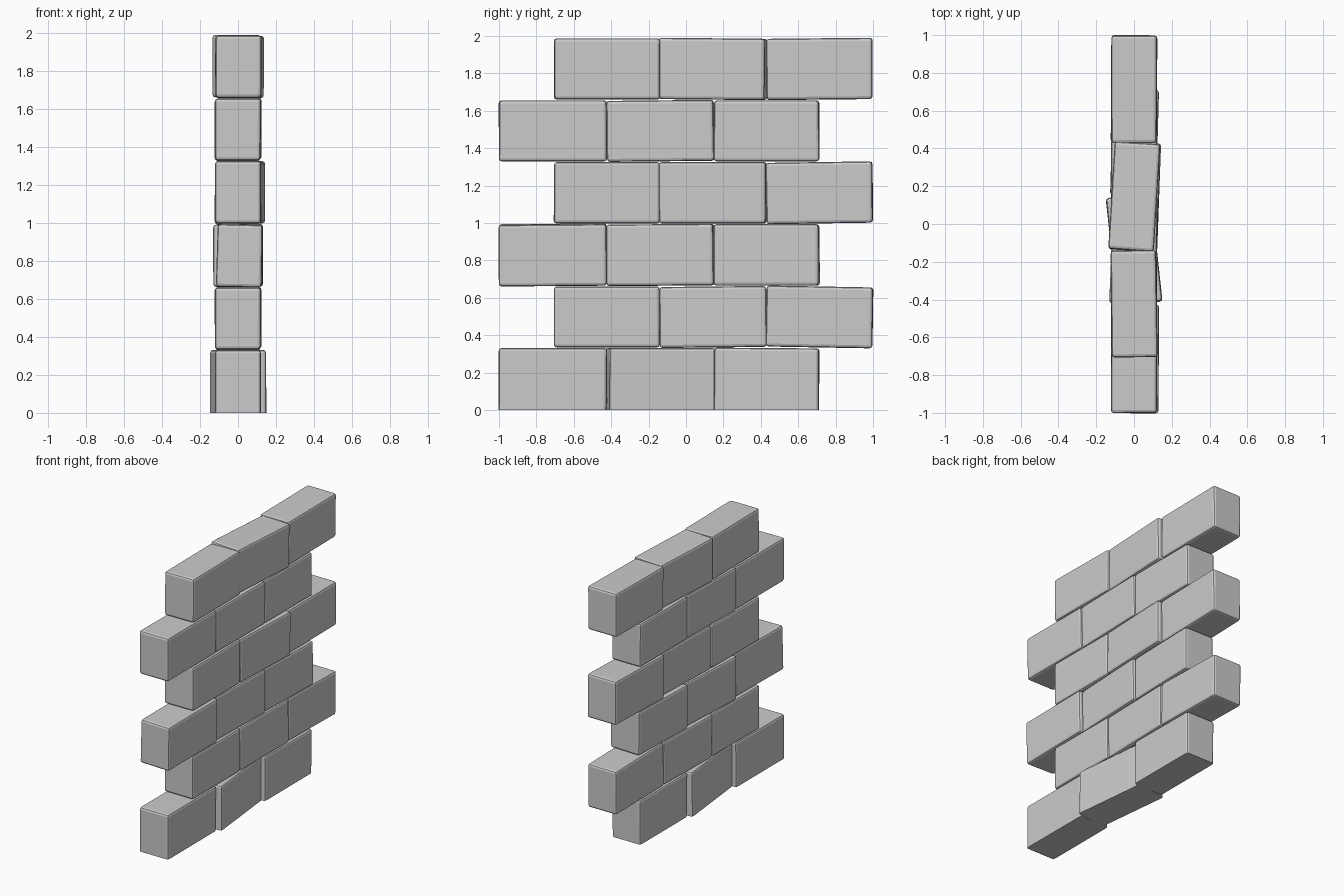
import bpy, bmesh, random
from mathutils import Matrix, Vector

if "Cube" in bpy.data.objects:
    bpy.data.objects.remove(bpy.data.objects["Cube"])

random.seed(4)
DEPTH = 0.24
BEVEL = 0.016

# course heights and brick joints for the two alternating courses
ROWS = [(0, .332), (.335, .661), (.665, .994), (.998, 1.326), (1.33, 1.656), (1.66, 1.988)]
JOINTS = [(-1, -.423, .15, .712), (-.706, -.141, .43, .998)]

# loose bricks: (row, column) -> (x shift, turn about z, tilt about x, tilt about y)
LOOSE = {
    (0, 1): (0, .105, 0, 0), (0, 2): (0, 0, -.008, 0),
    (1, 1): (0, -.01, .01, 0), (1, 2): (0, 0, -.018, 0),
    (2, 0): (.01, -.005, .008, .02), (2, 1): (0, -.035, .008, 0),
    (2, 2): (.003, -.028, 0, 0),
    (3, 1): (.012, -.038, 0, 0), (3, 2): (0, -.01, .015, 0),
    (4, 1): (0, -.015, .01, 0),
    (5, 0): (0, .01, 0, 0), (5, 1): (.001, -.06, -.01, 0),
    (5, 2): (0, 0, .01, 0),
}


def brick(row, col):
    z0, z1 = ROWS[row]
    joints = JOINTS[row % 2]
    y0, y1 = joints[col], joints[col + 1]
    shift, turn, tilt, lean = LOOSE.get((row, col), (0, 0, 0, 0))
    bm = bmesh.new()
    bmesh.ops.create_cube(bm, size=1)
    bmesh.ops.scale(bm, vec=(DEPTH, y1 - y0, z1 - z0), verts=bm.verts)
    # slight hand-cut irregularity
    for v in bm.verts:
        v.co.x += random.uniform(-.002, .002)
        v.co.y += random.uniform(-.002, .002)
    # chamfer all edges, but leave the ground edges of the lowest course sharp
    edges = [e for e in bm.edges
             if row > 0 or any(v.co.z > 0 for v in e.verts)]
    bmesh.ops.bevel(bm, geom=edges, offset=BEVEL, segments=2, profile=.5,
                    affect='EDGES', clamp_overlap=True)
    m = (Matrix.Translation(Vector((shift, (y0 + y1) / 2, (z0 + z1) / 2)))
         @ Matrix.Rotation(turn, 4, 'Z') @ Matrix.Rotation(tilt, 4, 'X')
         @ Matrix.Rotation(lean, 4, 'Y'))
    bm.transform(m)
    # keep the wall flat on the ground
    for v in bm.verts:
        if row == 0 and v.co.z < .02:
            v.co.z = 0
    bmesh.ops.recalc_face_normals(bm, faces=bm.faces)
    mesh = bpy.data.meshes.new("brick")
    bm.to_mesh(mesh)
    bm.free()
    obj = bpy.data.objects.new(f"brick_row{row + 1}_{col + 1}", mesh)
    bpy.context.collection.objects.link(obj)


# six staggered courses of three bricks
for r in range(len(ROWS)):
    for c in range(3):
        brick(r, c)
